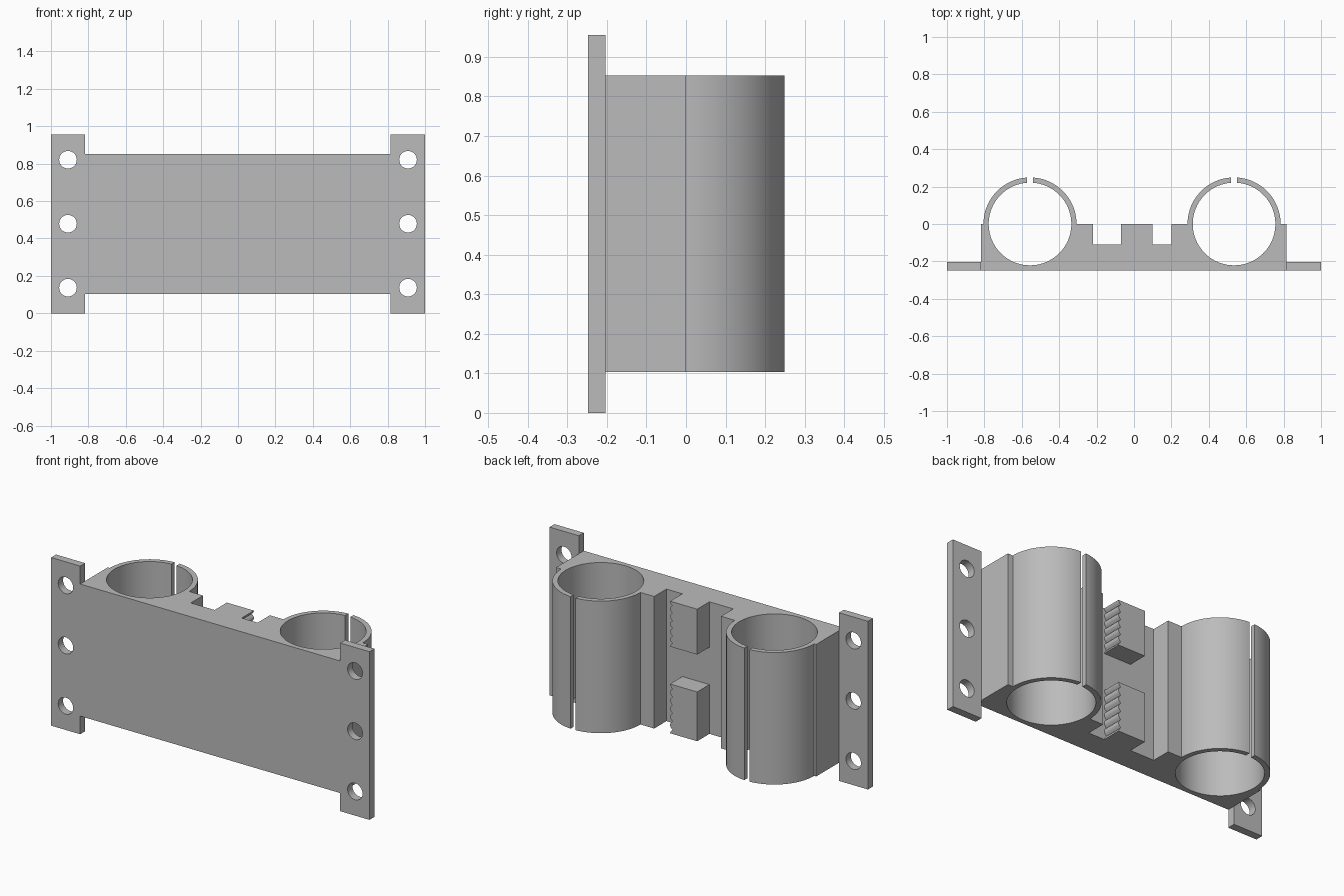
import bpy
import bmesh
from math import cos, sin, pi, asin
from mathutils import Matrix, Vector

cube = bpy.data.objects.get("Cube")
if cube:
    bpy.data.objects.remove(cube, do_unlink=True)

GREY = (0.5, 0.5, 0.5, 1.0)
grey = bpy.data.materials.new("grey plastic")
grey.diffuse_color = GREY
grey.use_nodes = True
grey.node_tree.nodes["Principled BSDF"].inputs["Base Color"].default_value = GREY

BACK = -0.248                 # flat mounting face
Z0, Z1 = 0.103, 0.853         # body height range
OUTER, BORE, SLIT = 0.249, 0.221, 0.016

# Maps a profile's (x, z) onto the xz plane, extruding towards +y
UPRIGHT = Matrix(((1, 0, 0), (0, 0, 1), (0, 1, 0))).to_4x4()


def arc(cx, cy, r, a0, a1, n):
    return [(cx + r * cos(a0 + (a1 - a0) * i / n),
             cy + r * sin(a0 + (a1 - a0) * i / n)) for i in range(n + 1)]


def extrude_profile(name, loops, start, depth, matrix=Matrix()):
    """Fill closed loops (outline, then holes) and extrude them."""
    bm = bmesh.new()
    for loop in loops:
        vs = [bm.verts.new((u, v, start)) for u, v in loop]
        for a, b in zip(vs, vs[1:] + vs[:1]):
            bm.edges.new((a, b))
    bmesh.ops.triangle_fill(bm, edges=bm.edges[:], use_beauty=True,
                            normal=Vector((0, 0, 1)))
    ext = bmesh.ops.extrude_face_region(bm, geom=bm.faces[:],
                                        use_keep_orig=True)
    top = [g for g in ext["geom"] if isinstance(g, bmesh.types.BMVert)]
    bmesh.ops.translate(bm, verts=top, vec=(0, 0, depth))
    bm.transform(matrix)
    bmesh.ops.recalc_face_normals(bm, faces=bm.faces[:])
    mesh = bpy.data.meshes.new(name)
    bm.to_mesh(mesh)
    bm.free()
    mesh.materials.append(grey)
    obj = bpy.data.objects.new(name, mesh)
    bpy.context.collection.objects.link(obj)
    bpy.ops.object.select_all(action="DESELECT")
    obj.select_set(True)
    bpy.context.view_layer.objects.active = obj
    bpy.ops.object.shade_smooth_by_angle(angle=pi / 6)
    return obj


def clamp_ring(cx):
    """Outline of a slit tube, run from its +x side round to its -x side."""
    do, di = asin(SLIT / OUTER), asin(SLIT / BORE)
    return (arc(cx, 0, OUTER, 0, pi / 2 - do, 20)
            + arc(cx, 0, BORE, pi / 2 - di, -1.5 * pi + di, 72)
            + arc(cx, 0, OUTER, pi / 2 + do, pi, 20))


# Body: block with two slit bearing tubes and a channel between them
body = [(-0.818, BACK), (0.816, BACK), (0.816, 0)]
body += clamp_ring(0.535)
body += [(0.2, 0), (0.2, -0.11), (-0.22, -0.11), (-0.22, 0)]
body += clamp_ring(-0.556)
body += [(-0.818, 0)]
extrude_profile("bearing_body", [body], Z0, Z1 - Z0)

# Mounting flanges with three screw holes each
for name, x0, x1 in (("right_flange", -1, -0.818), ("left_flange", 0.816, 1)):
    plate = [(x0, 0), (x1, 0), (x1, 0.955), (x0, 0.955)]
    hx = 0.909 if x0 > 0 else -0.909
    holes = [arc(hx, z, 0.047, 0, 2 * pi, 40)[:-1] for z in (0.137, 0.479, 0.821)]
    extrude_profile(name, [plate] + holes, BACK, 0.044, UPRIGHT)


# Belt grips: blocks in the channel with rounded teeth on the left side
def belt_grip(name, z0, z1, teeth):
    pitch = (z1 - z0) / teeth
    outline = [(-0.07, z1), (-0.07, z0)]
    steps = 8
    for i in range(teeth * steps + 1):
        x = 0.086 + 0.014 * abs(cos(pi * i / steps))
        outline.append((x, z0 + pitch * i / steps))
    extrude_profile(name, [outline], -0.112, 0.112, UPRIGHT)


belt_grip("lower_belt_grip", Z0, 0.383, 6)
belt_grip("upper_belt_grip", 0.595, Z1, 6)
